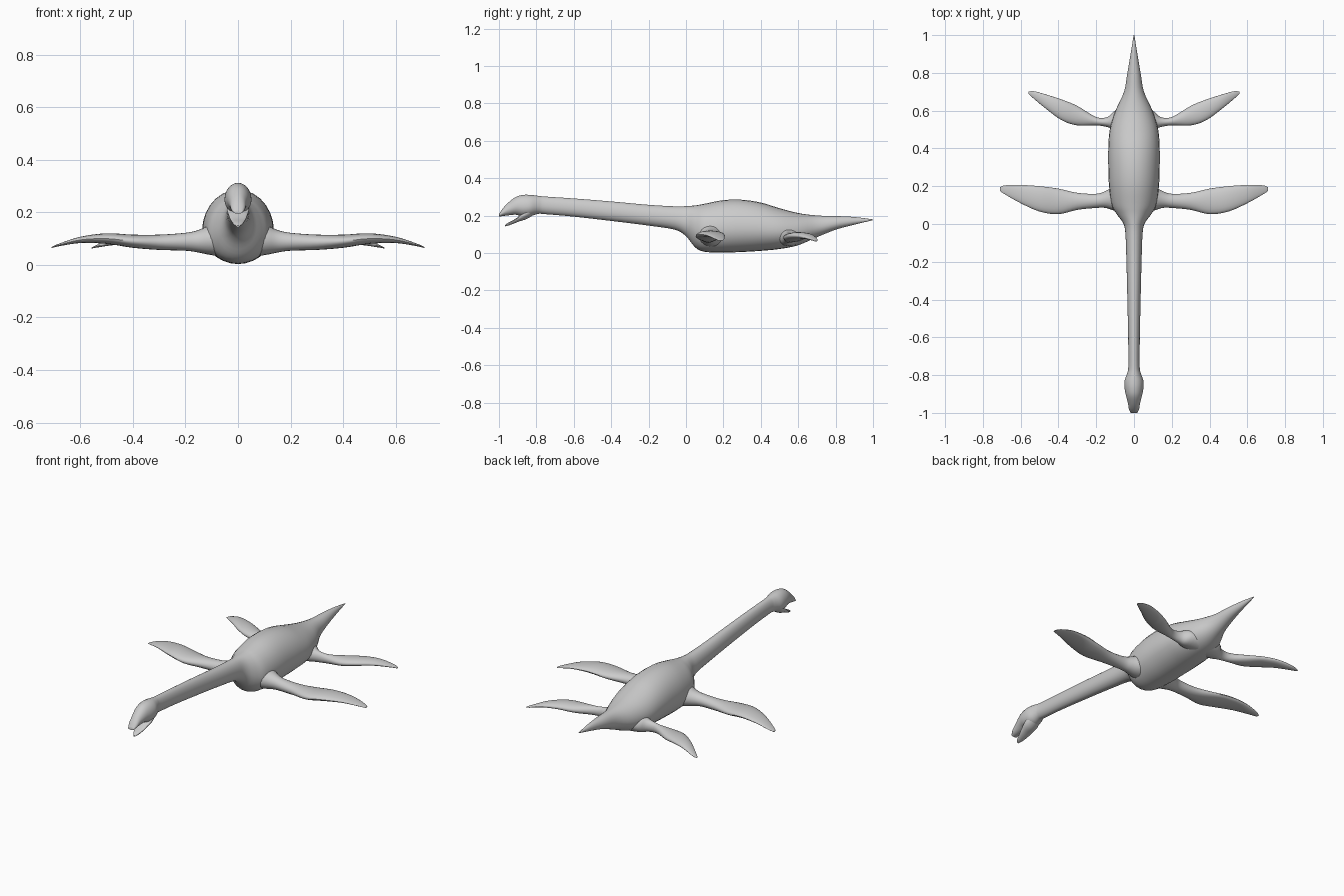
import bpy, math

cube = bpy.data.objects.get("Cube")
if cube:
    bpy.data.objects.remove(cube, do_unlink=True)

skin = bpy.data.materials.new("grey_skin")
skin.use_nodes = True
skin.diffuse_color = (0.6, 0.6, 0.6, 1)
skin.node_tree.nodes["Principled BSDF"].inputs["Base Color"].default_value = (0.6, 0.6, 0.6, 1)


def spline(rows, steps):
    """Catmull-Rom through rows of numbers."""
    out = []
    for i in range(len(rows) - 1):
        a, b = rows[max(i - 1, 0)], rows[i]
        c, d = rows[i + 1], rows[min(i + 2, len(rows) - 1)]
        for s in range(steps):
            t = s / steps
            out.append([q + t / 2 * (r - p + t * (2*p - 5*q + 4*r - w + t * (3*(q - r) + w - p)))
                        for p, q, r, w in zip(a, b, c, d)])
    return out + [list(rows[-1])]


def loft(name, rings):
    """Skin a list of closed rings and cap both ends."""
    n = len(rings[0])
    verts = [p for ring in rings for p in ring]
    faces = [(k*n + j, k*n + (j + 1) % n, (k + 1)*n + (j + 1) % n, (k + 1)*n + j)
             for k in range(len(rings) - 1) for j in range(n)]
    faces += [tuple(reversed(range(n))), tuple(range(len(verts) - n, len(verts)))]
    mesh = bpy.data.meshes.new(name)
    mesh.from_pydata(verts, [], faces)
    mesh.materials.append(skin)
    obj = bpy.data.objects.new(name, mesh)
    bpy.context.collection.objects.link(obj)
    bpy.ops.object.select_all(action="DESELECT")
    obj.select_set(True)
    bpy.context.view_layer.objects.active = obj
    bpy.ops.object.mode_set(mode="EDIT")
    bpy.ops.mesh.select_all(action="SELECT")
    bpy.ops.mesh.normals_make_consistent(inside=False)
    bpy.ops.object.mode_set(mode="OBJECT")
    bpy.ops.object.shade_smooth_by_angle(angle=math.radians(50))
    return obj


def circle(n):
    return [(math.cos(2 * math.pi * j / n), math.sin(2 * math.pi * j / n)) for j in range(n)]


def trunk(name, rows, belly=0.45):
    """Rows: y, half width, bottom z, top z."""
    rings = []
    for y, w, lo, hi in spline(rows, 4):
        mid = lo + (hi - lo) * belly
        rings.append([(w * c, y, mid + s * (hi - mid if s > 0 else mid - lo)) for c, s in circle(28)])
    return loft(name, rings)


def flipper(name, rows, side):
    """Rows: x, leading y, trailing y, middle z, half thickness."""
    rings = []
    for x, y0, y1, z, h in spline(rows, 4):
        rings.append([(side * x, (y0 + y1) / 2 + c * (y1 - y0) / 2, z + s * h) for c, s in circle(20)])
    return loft(name, rings)


# Upper head, neck, body and tail in one skin
trunk("head_neck_body_tail", [
    (-1, .018, .195, .208), (-.98, .027, .198, .238), (-.95, .032, .202, .27),
    (-.91, .042, .205, .3), (-.87, .05, .195, .311), (-.83, .05, .198, .311),
    (-.79, .036, .21, .306), (-.75, .03, .208, .302), (-.6, .031, .195, .292),
    (-.4, .035, .172, .276), (-.2, .04, .147, .258), (-.06, .045, .125, .25),
    (0, .055, .09, .251), (.05, .09, .03, .255), (.1, .118, .007, .264),
    (.2, .132, .003, .283), (.3, .136, .006, .285), (.4, .136, .012, .27),
    (.5, .128, .022, .24), (.6, .098, .042, .214), (.7, .053, .085, .201),
    (.8, .035, .125, .198), (.9, .018, .152, .193), (1, .002, .176, .18)])

# Lower jaw, hanging open
trunk("lower_jaw", [
    (-.968, .006, .143, .15), (-.95, .018, .147, .163), (-.92, .028, .158, .178),
    (-.89, .036, .17, .2), (-.85, .042, .183, .23), (-.8, .028, .215, .25)], 0.7)

fore = [(.03, .06, .21, .1, .07), (.1, .07, .2, .095, .058), (.15, .085, .175, .09, .043),
        (.2, .085, .16, .088, .034), (.3, .075, .165, .086, .029), (.4, .052, .187, .09, .025),
        (.5, .066, .2, .1, .02), (.6, .11, .207, .095, .012), (.68, .155, .205, .076, .005),
        (.71, .175, .195, .066, .002)]
hind = [(.03, .48, .62, .09, .055), (.1, .495, .6, .085, .045), (.14, .513, .567, .082, .034),
        (.2, .522, .566, .08, .026), (.3, .522, .625, .084, .024), (.38, .548, .658, .092, .02),
        (.46, .605, .684, .09, .014), (.53, .663, .703, .073, .006), (.558, .688, .7, .064, .002)]

# Paired flippers
for label, side in (("left", 1), ("right", -1)):
    flipper("front_flipper_" + label, fore, side)
    flipper("rear_flipper_" + label, hind, side)
